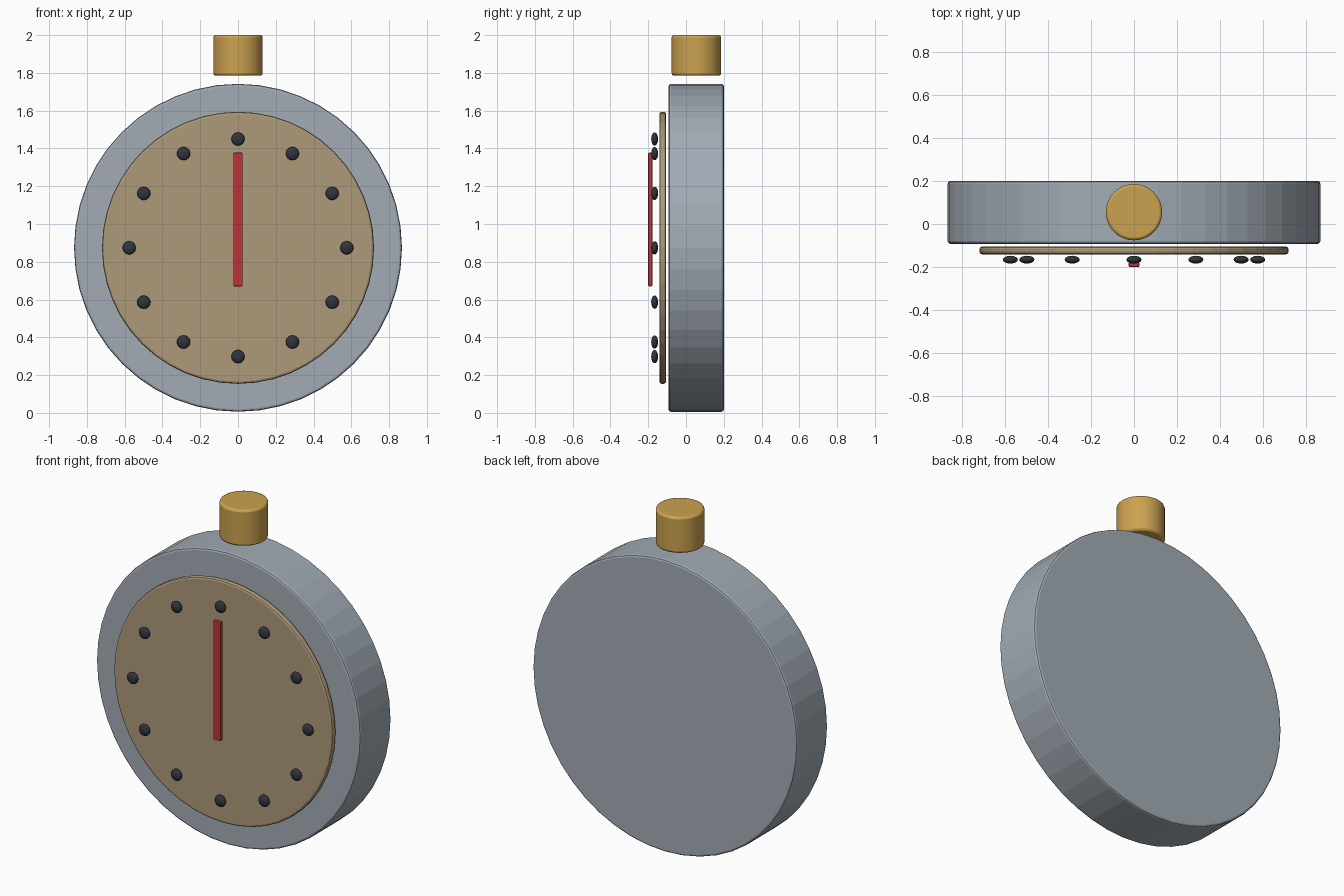
import bpy
from math import sin, cos, pi

if "Cube" in bpy.data.objects:
    bpy.data.objects.remove(bpy.data.objects["Cube"])

CZ = 0.874   # height of the dial centre


def material(name, rgb):
    m = bpy.data.materials.new(name)
    m.diffuse_color = (*rgb, 1)
    m.use_nodes = True
    m.node_tree.nodes["Principled BSDF"].inputs["Base Color"].default_value = m.diffuse_color
    return m


gold = material("gold", (0.60, 0.36, 0.08))
tan = material("tan", (0.42, 0.32, 0.19))
dark = material("dark", (0.03, 0.035, 0.045))
red = material("red", (0.55, 0.03, 0.04))
steel = material("steel", (0.36, 0.41, 0.46))


def finish(name, mat, bevel=0, segments=2):
    ob = bpy.context.object
    ob.name = name
    ob.data.materials.append(mat)
    bpy.ops.object.transform_apply(location=False, rotation=True, scale=True)
    if bevel:
        mod = ob.modifiers.new("bevel", 'BEVEL')
        mod.width = bevel
        mod.segments = segments
        mod.limit_method = 'ANGLE'
        mod.angle_limit = 0.7
    return ob


def disc(name, radius, y0, y1, mat, bevel):
    bpy.ops.mesh.primitive_cylinder_add(
        vertices=48, radius=radius, depth=y1 - y0,
        location=(0, (y0 + y1) / 2, CZ), rotation=(pi / 2, 0, 0))
    return finish(name, mat, bevel)


# Case and dial
disc("case", 0.868, -0.092, 0.20, steel, 0.012)
disc("dial", 0.72, -0.141, -0.105, tan, 0.012)

# Crown button floating above the case
bpy.ops.mesh.primitive_cylinder_add(vertices=48, radius=0.131, depth=0.215,
                                    location=(0, 0.055, 1.8925))
finish("crown", gold, 0.012)
bpy.ops.object.shade_smooth_by_angle()

# Twelve hour dots
for i in range(12):
    a = i * pi / 6
    bpy.ops.mesh.primitive_uv_sphere_add(
        segments=20, ring_count=12, radius=0.035,
        location=(0.576 * sin(a), -0.166, CZ + 0.576 * cos(a)))
    bpy.context.object.scale = (1, 0.52, 1)
    finish(f"hour_dot_{i + 1}", dark)
    bpy.ops.object.shade_smooth()

# Hand
bpy.ops.mesh.primitive_cube_add(size=1, location=(0, -0.189, CZ + 0.15))
bpy.context.object.scale = (0.05, 0.022, 0.708)
finish("hand", red, 0.005)
